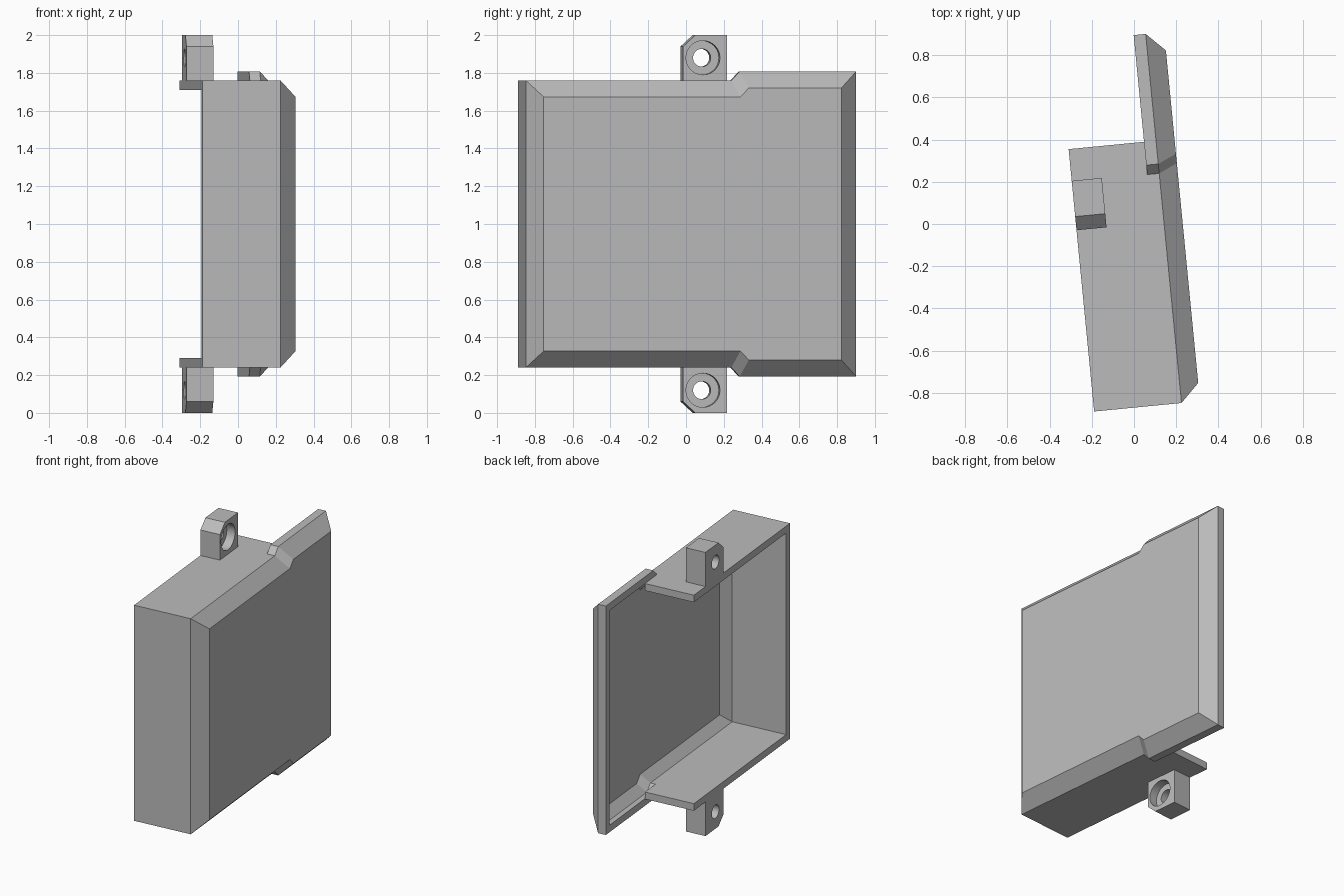
import bpy, bmesh, math
from mathutils import Matrix

cube = bpy.data.objects.get("Cube")
if cube:
    bpy.data.objects.remove(cube, do_unlink=True)

TURN = Matrix.Rotation(math.radians(5.55), 4, 'Z')
WALL = 0.05
BACK, RIM, SLOPE, FACE = -0.274, 0.085, 0.142, 0.23   # depth levels

grey = bpy.data.materials.new("plain_grey")
grey.use_nodes = True
grey.diffuse_color = (0.5, 0.5, 0.5, 1)
grey.node_tree.nodes["Principled BSDF"].inputs["Base Color"].default_value = (0.5, 0.5, 0.5, 1)


def loft(name, rings):
    """Solid from stacked rings of (x, y, z) points."""
    bm = bmesh.new()
    loops = [[bm.verts.new(p) for p in ring] for ring in rings]
    n = len(loops[0])
    for a, b in zip(loops, loops[1:]):
        for i in range(n):
            j = (i + 1) % n
            bm.faces.new((a[i], a[j], b[j], b[i]))
    bm.faces.new(loops[0][::-1])
    bm.faces.new(loops[-1])
    bmesh.ops.recalc_face_normals(bm, faces=bm.faces)
    mesh = bpy.data.meshes.new(name)
    bm.to_mesh(mesh)
    bm.free()
    obj = bpy.data.objects.new(name, mesh)
    bpy.context.collection.objects.link(obj)
    mesh.materials.append(grey)
    return obj


def prism(name, outline, x0, x1):
    return loft(name, [[(x, y, z) for y, z in outline] for x in (x0, x1)])


def combine(target, tool, operation):
    mod = target.modifiers.new(operation, 'BOOLEAN')
    mod.operation, mod.solver, mod.object = operation, 'EXACT', tool
    bpy.context.view_layer.objects.active = target
    bpy.ops.object.modifier_apply(modifier=mod.name)
    bpy.data.objects.remove(tool, do_unlink=True)


def panel_outline(inset, shift):
    """Panel edge that widens toward the back, symmetric about z = 1."""
    low = [(-0.866 + inset, 0.24 + inset), (0.227 + shift, 0.24 + inset),
           (0.272 + shift, 0.193 + inset), (0.891 - inset, 0.193 + inset)]
    return low + [(y, 2 - z) for y, z in reversed(low)]


def panel(name, levels):
    return loft(name, [[(x, y, z) for y, z in panel_outline(i, s)] for x, i, s in levels])


# Bevelled panel, hollowed from behind
body = panel("housing", [(RIM, 0, 0), (SLOPE, 0, 0), (FACE, 0.087, 0.04)])
cavity = panel("cavity", [(RIM - 0.05, WALL, 0.02), (SLOPE - 0.02, WALL, 0.02),
                          (FACE - WALL, WALL + 0.06, 0.05)])
combine(body, cavity, 'DIFFERENCE')

# Walls: top, front and bottom, open at the rear
u_shape = [(0.383, 0.24), (-0.866, 0.24), (-0.866, 1.76), (0.383, 1.76),
           (0.383, 1.76 - WALL), (-0.866 + WALL, 1.76 - WALL),
           (-0.866 + WALL, 0.24 + WALL), (0.383, 0.24 + WALL)]
combine(body, prism("walls", u_shape, BACK, RIM), 'UNION')


def disc(radius, x0, x1, z):
    pts = [(0.103 + radius * math.cos(t), z + radius * math.sin(t))
           for t in (math.tau * k / 48 for k in range(48))]
    return prism("drill", pts, x0, x1)


# Mounting lugs with counterbored holes
lug_shape = [(-0.003, 1.76), (0.232, 1.76), (0.232, 2.0), (0.062, 2.0), (-0.003, 1.94)]
objects = [body]
for name, top in (("upper_lug", True), ("lower_lug", False)):
    place = (lambda z: z) if top else (lambda z: 2 - z)
    lug = prism(name, [(y, place(z)) for y, z in lug_shape], BACK, -0.131)
    combine(lug, disc(0.047, -0.4, 0, place(1.88)), 'DIFFERENCE')
    combine(lug, disc(0.09, -0.191, 0, place(1.88)), 'DIFFERENCE')
    objects.append(lug)

# Turn everything slightly and smooth only the holes
for obj in objects:
    obj.data.transform(TURN)
    bpy.ops.object.select_all(action='DESELECT')
    obj.select_set(True)
    bpy.context.view_layer.objects.active = obj
    bpy.ops.object.shade_smooth_by_angle(angle=math.radians(25))
